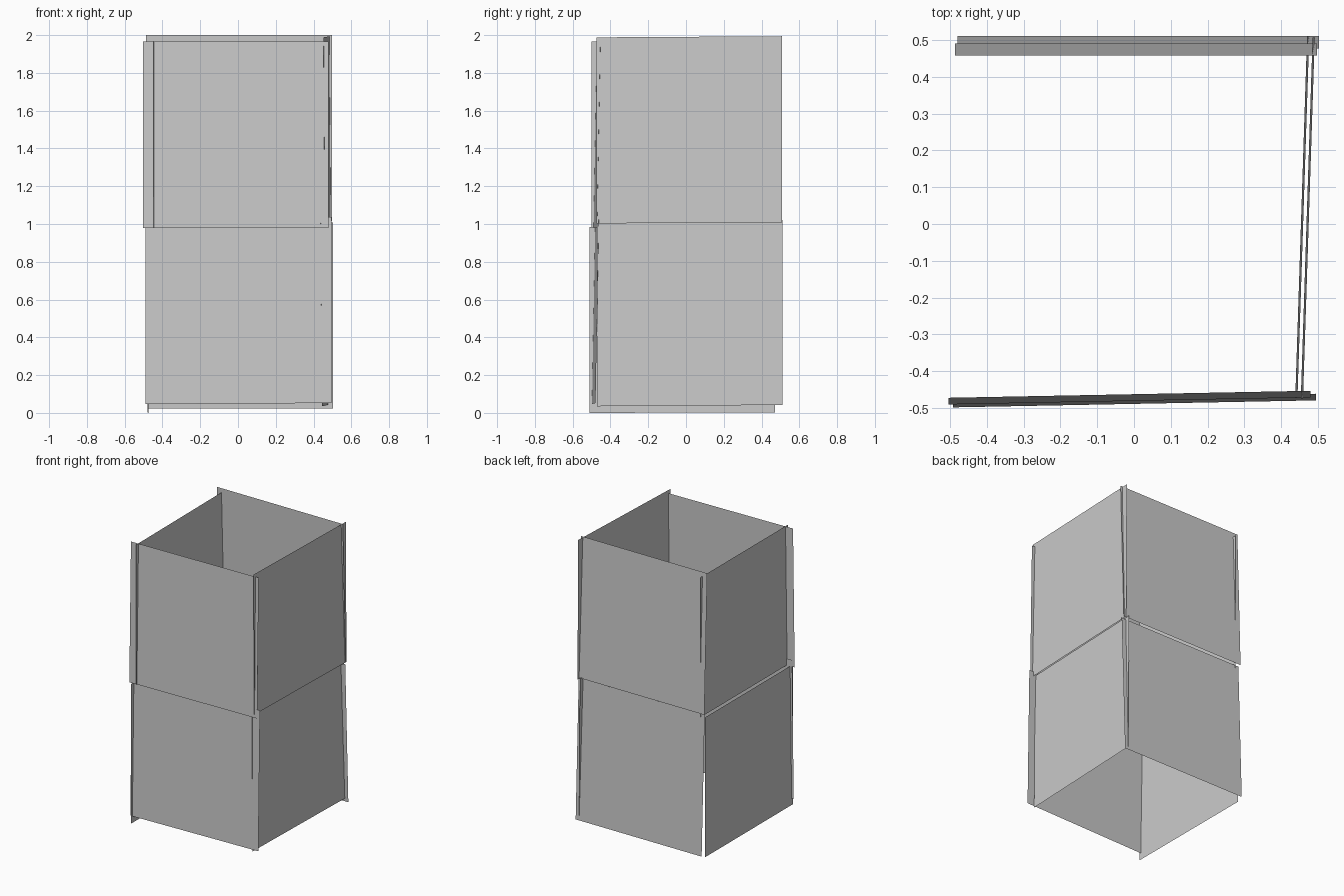
import bpy

# Each wall is one thin flat panel, described by its base line and its lean:
# start (x, y), end (x, y), base z at start and end, height, top shift (x, y)
def panel(name, a, b, za, zb, height, lean):
    dx, dy = lean
    verts = [(*a, za), (*b, zb),
             (b[0] + dx, b[1] + dy, zb + height),
             (a[0] + dx, a[1] + dy, za + height)]
    mesh = bpy.data.meshes.new(name)
    mesh.from_pydata(verts, [], [(0, 1, 2, 3)])
    obj = bpy.data.objects.new(name, mesh)
    bpy.context.collection.objects.link(obj)

H = 0.985

# Lower storey
panel("front_wall_lower", (-0.491, -0.498), (0.494, -0.479), 0.047, 0.052, H, (0, 0.018))
panel("right_wall_lower", (0.444, -0.472), (0.476, 0.51), 0.035, 0.042, 0.98, (-0.006, 0))
panel("back_wall_lower", (0.503, 0.51), (-0.479, 0.51), 0.022, 0.022, H, (0, -0.034))
panel("left_wall_lower", (-0.479, 0.471), (-0.475, -0.511), 0.003, 0.0, H, (0, 0))

# Upper storey
panel("front_wall_upper", (-0.504, -0.49), (0.479, -0.471), 0.98, 0.98, H, (0, 0.018))
panel("right_wall_upper", (0.459, -0.475), (0.491, 0.507), 1.003, 1.009, H, (-0.006, 0))
panel("back_wall_upper", (0.497, 0.49), (-0.486, 0.49), 1.015, 1.015, H, (0, -0.032))
panel("left_wall_upper", (-0.45, 0.481), (-0.446, -0.501), 0.985, 0.982, H, (0, 0))
